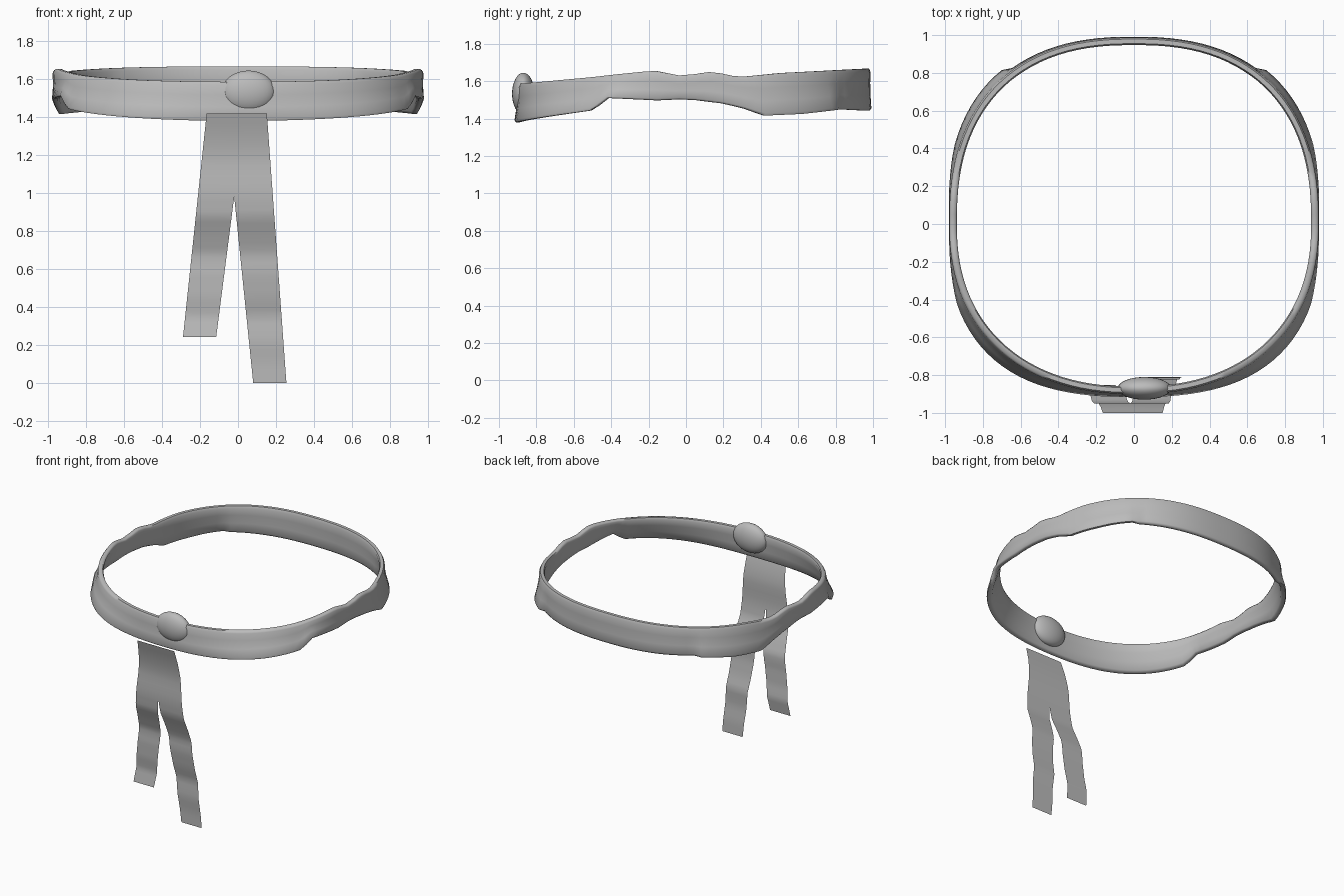
import bpy, bmesh, math

if "Cube" in bpy.data.objects:
    bpy.data.objects.remove(bpy.data.objects["Cube"])

grey = bpy.data.materials.new("light grey")
grey.diffuse_color = (0.5, 0.5, 0.5, 1)
grey.use_nodes = True
grey.node_tree.nodes["Principled BSDF"].inputs["Base Color"].default_value = grey.diffuse_color


def interp(table, t):
    """Piecewise linear lookup in (position, value) pairs."""
    if t <= table[0][0]:
        return table[0][1]
    for (a, va), (b, vb) in zip(table, table[1:]):
        if t <= b:
            return va + (vb - va) * (t - a) / (b - a)
    return table[-1][1]


def finish(bm, name, angle):
    mesh = bpy.data.meshes.new(name)
    bm.to_mesh(mesh)
    bm.free()
    obj = bpy.data.objects.new(name, mesh)
    bpy.context.collection.objects.link(obj)
    mesh.materials.append(grey)
    bpy.ops.object.select_all(action='DESELECT')
    obj.select_set(True)
    bpy.context.view_layer.objects.active = obj
    bpy.ops.object.shade_smooth_by_angle(angle=math.radians(angle))
    return obj


# Headband: uneven upper and lower edges, both given along y
TOP = [(-.88, 1.59), (-.5, 1.625), (-.17, 1.66), (-.02, 1.63), (.14, 1.655),
       (.28, 1.625), (.5, 1.648), (.7, 1.658), (.97, 1.672)]
BOTTOM = [(-.88, 1.38), (-.72, 1.405), (-.47, 1.445), (-.4, 1.51), (-.15, 1.497),
          (0, 1.505), (.2, 1.48), (.34, 1.445), (.39, 1.415), (.6, 1.425),
          (.8, 1.45), (.97, 1.442)]
# Cross-section: (offset across the band, height fraction)
SECTION = [(.019, .06), (.017, .35), (.017, .65), (.02, .9), (.012, .98), (-.012, .98),
           (-.02, .9), (-.017, .65), (-.017, .35), (-.019, .06), (-.01, 0), (.01, 0)]
SEGMENTS = 112


def band_path(a):
    c, s = math.cos(a), math.sin(a)
    n = 2.4 if s > 0 else 2.25
    depth = .967 if s > 0 else .88
    return (.958 * math.copysign(abs(c) ** (2 / n), c),
            depth * math.copysign(abs(s) ** (2 / n), s))


bm = bmesh.new()
rings = []
for i in range(SEGMENTS):
    a = math.tau * (i + .5) / SEGMENTS
    x, y = band_path(a)
    (x0, y0), (x1, y1) = band_path(a - .01), band_path(a + .01)
    length = math.hypot(x1 - x0, y1 - y0)
    nx, ny = (y1 - y0) / length, (x0 - x1) / length
    low, high = interp(BOTTOM, y), interp(TOP, y)
    # lower edge flares outwards, most at the front corners
    flare = .02 + (.045 if y < 0 else .02) * math.sin(2 * a) ** 2
    if abs(y) < .4:
        flare *= abs(y) / .4
    if y > .8:
        flare *= .3
    ring = []
    for off, h in SECTION:
        d = off + flare * (1 - h) ** 1.5
        ring.append(bm.verts.new((x + nx * d, y + ny * d, low + (high - low) * h)))
    rings.append(ring)
count = len(SECTION)
for i in range(SEGMENTS):
    p, q = rings[i], rings[(i + 1) % SEGMENTS]
    for j in range(count):
        k = (j + 1) % count
        bm.faces.new((p[j], q[j], q[k], p[k]))
bmesh.ops.recalc_face_normals(bm, faces=bm.faces)
finish(bm, "headband", 60)

# Oval medallion on the front
bm = bmesh.new()
bmesh.ops.create_uvsphere(bm, u_segments=32, v_segments=16, radius=1)
for v in bm.verts:
    v.co = (.055 + .142 * v.co.x, -.87 + .06 * v.co.y, 1.533 + .112 * v.co.z)
finish(bm, "medallion", 60)

# Hanging ribbon: one thin wavy sheet that forks into two tails
WAVE = [(0, -.81), (.1, -.812), (.22, -.825), (.35, -.82), (.45, -.845), (.58, -.865),
        (.68, -.865), (.78, -.9), (.88, -.94), (1.0, -.952), (1.18, -.945), (1.3, -.965),
        (1.42, -1.0)]
FORK = .98


def tail(bm, side, end, outer_top, outer_end, inner_end, lift):
    rows = 28
    previous = None
    heights = [1.42 + (FORK - 1.42) * i / 8 for i in range(9)]
    heights += [FORK + (end - FORK) * i / rows for i in range(1, rows + 1)]
    for z in heights:
        outer = outer_top + (outer_end - outer_top) * (1.42 - z) / (1.42 - end)
        inner = -.02
        if z < FORK:
            inner += (inner_end + .02) * (FORK - z) / (FORK - end)
        y = interp(WAVE, z) - lift * max(0, (.6 - z) / .36)
        row = [bm.verts.new((xx, y, z)) for xx in sorted((outer, inner))]
        if previous:
            bm.faces.new((previous[0], row[0], row[1], previous[1]))
        previous = row


bm = bmesh.new()
tail(bm, -1, .24, -.165, -.29, -.115, .045)
tail(bm, 1, 0, .152, .255, .08, 0)
bmesh.ops.remove_doubles(bm, verts=bm.verts, dist=.0005)
finish(bm, "ribbon", 60)
